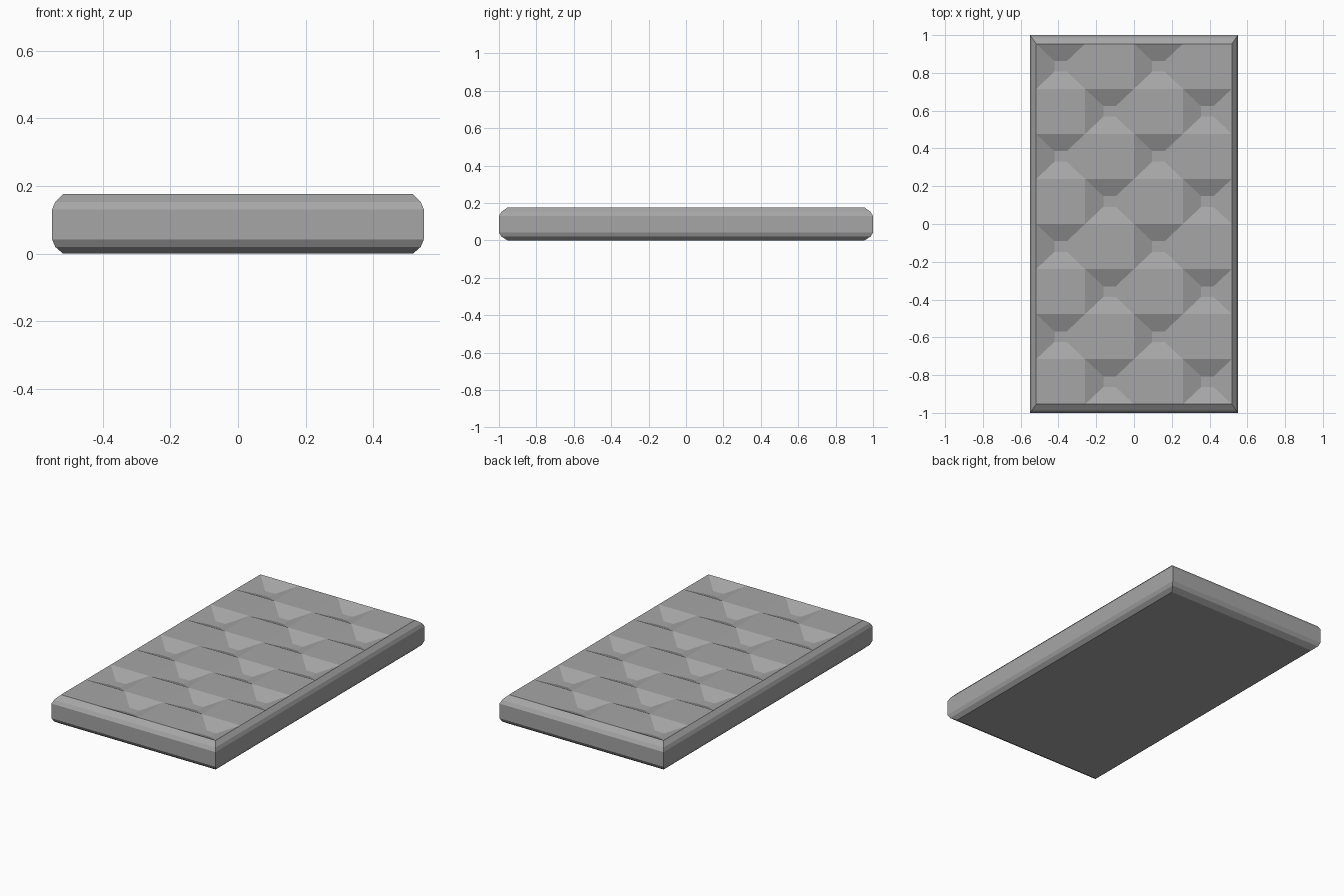
import bpy
import bmesh
from mathutils import Vector

cube = bpy.data.objects.get("Cube")
if cube:
    bpy.data.objects.remove(cube, do_unlink=True)

HALF_X, HALF_Y, HEIGHT = 0.55, 1.0, 0.176
COLS, ROWS = 4, 8
PIT_DEPTH, PIT_X, PIT_Y = 0.04, 0.033, 0.028

# Bevel profile from top to bottom: height, inset in x, inset in y
PROFILE = [
    (HEIGHT, 0.032, 0.046),
    (0.152, 0.009, 0.013),
    (0.131, 0.0, 0.0),
    (0.042, 0.0, 0.0),
    (0.02, 0.009, 0.013),
    (0.0, 0.032, 0.046),
]


def fit_ring(verts, level):
    """Scale a unit ring or grid to one level of the bevel profile."""
    z, inset_x, inset_y = level
    for v, (ux, uy) in verts:
        v.co = Vector((ux * (HALF_X - inset_x), uy * (HALF_Y - inset_y), z))


bm = bmesh.new()

# Top panel: grid of cells
bmesh.ops.create_grid(bm, x_segments=COLS, y_segments=ROWS, size=1)
top_faces = list(bm.faces)
rim = [e for e in bm.edges if e.is_boundary]
fit_ring([(v, v.co.xy) for v in bm.verts], PROFILE[0])

# Rounded sides: extrude the rim through the profile
half_x, half_y = HALF_X - PROFILE[0][1], HALF_Y - PROFILE[0][2]
for level in PROFILE[1:]:
    new = bmesh.ops.extrude_edge_only(bm, edges=rim)["geom"]
    verts = [g for g in new if isinstance(g, bmesh.types.BMVert)]
    rim = [g for g in new if isinstance(g, bmesh.types.BMEdge) and g.is_boundary]
    fit_ring([(v, (v.co.x / half_x, v.co.y / half_y)) for v in verts], level)
    half_x, half_y = HALF_X - level[1], HALF_Y - level[2]

# Flat underside
bmesh.ops.contextual_create(bm, geom=rim)

# Tufted pits in alternate cells
span_x, span_y = HALF_X - PROFILE[0][1], HALF_Y - PROFILE[0][2]
pits = []
for f in top_faces:
    c = f.calc_center_median()
    col = int((c.x / span_x + 1) / 2 * COLS)
    row = int((1 - c.y / span_y) / 2 * ROWS)
    if (col + row) % 2 == 0:
        pits.append((f, c))
bmesh.ops.inset_individual(bm, faces=[f for f, c in pits], thickness=0.05)
for f, c in pits:
    for v in f.verts:
        sx = 1 if v.co.x > c.x else -1
        sy = 1 if v.co.y > c.y else -1
        v.co = c + Vector((sx * PIT_X, sy * PIT_Y, -PIT_DEPTH))

bmesh.ops.recalc_face_normals(bm, faces=bm.faces)
mesh = bpy.data.meshes.new("mattress")
bm.to_mesh(mesh)
bm.free()

# Single grey fabric
fabric = bpy.data.materials.new("grey_fabric")
fabric.use_nodes = True
grey = (0.38, 0.38, 0.38, 1)
fabric.diffuse_color = grey
fabric.node_tree.nodes["Principled BSDF"].inputs["Base Color"].default_value = grey
mesh.materials.append(fabric)

mattress = bpy.data.objects.new("mattress", mesh)
bpy.context.collection.objects.link(mattress)
